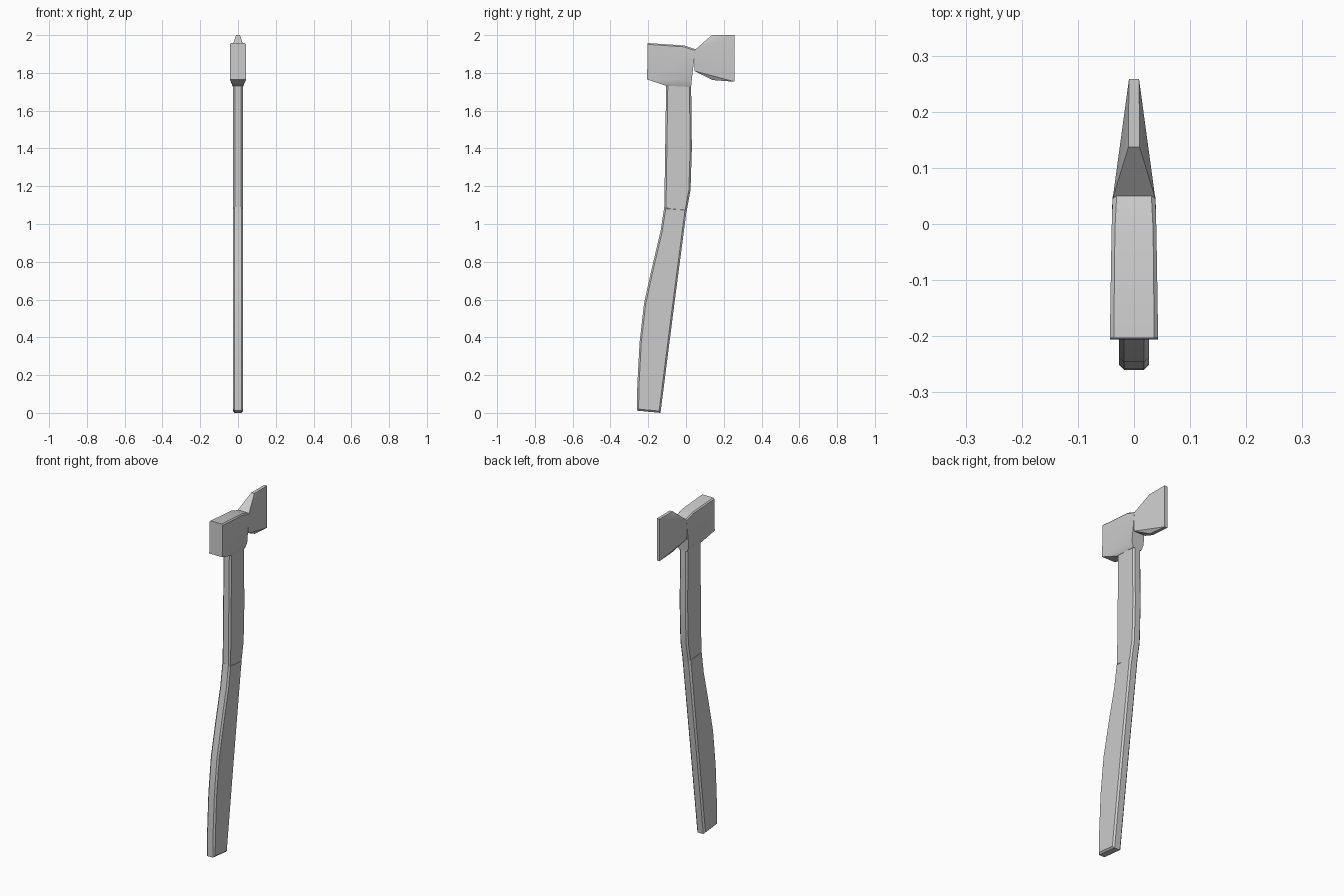
import bpy, bmesh, math

if "Cube" in bpy.data.objects:
    bpy.data.objects.remove(bpy.data.objects["Cube"])


def finish(name, bm, bevel_edges=None, width=0.01, segments=1):
    bmesh.ops.recalc_face_normals(bm, faces=bm.faces)
    if bevel_edges:
        bmesh.ops.bevel(bm, geom=bevel_edges, offset=width, segments=segments,
                        profile=0.5, affect='EDGES')
    mesh = bpy.data.meshes.new(name)
    bm.to_mesh(mesh)
    bm.free()
    ob = bpy.data.objects.new(name, mesh)
    bpy.context.collection.objects.link(ob)
    bpy.context.view_layer.objects.active = ob
    ob.select_set(True)
    bpy.ops.object.shade_smooth_by_angle(angle=math.radians(32))
    ob.select_set(False)
    return ob


def slab(outline):
    """Side outline of (y, z, half width) closed into a solid mirrored about x = 0."""
    bm = bmesh.new()
    left = [bm.verts.new((-w, y, z)) for y, z, w in outline]
    right = [bm.verts.new((w, y, z)) for y, z, w in outline]
    rims = []
    n = len(outline)
    for i in range(n):
        j = (i + 1) % n
        rims.append(bm.faces.new((left[i], left[j], right[j], right[i])))
    return bm, left, right, rims


def handle(name, profile, half_width):
    bm, left, right, _ = slab([(y, z, half_width) for y, z in profile])
    bm.faces.new(left)
    bm.faces.new(right[::-1])
    long_edges = [e for e in bm.edges if e.verts[0].co.x * e.verts[1].co.x > 0]
    finish(name, bm, long_edges, 0.009)


# Lower handle: curved grip, straight on the blade side
handle("lower_handle", [
    (-0.135, 0.0), (-0.065, 0.55), (0.003, 1.07), (-0.005, 1.083), (-0.115, 1.09),
    (-0.135, 0.96), (-0.18, 0.77), (-0.222, 0.58), (-0.246, 0.37),
    (-0.258, 0.14), (-0.26, 0.012)], 0.027)

# Upper handle: straight shaft running into the head
handle("upper_handle", [
    (0.0, 1.05), (0.024, 1.18), (0.031, 1.40), (0.027, 1.745),
    (-0.105, 1.745), (-0.115, 1.08)], 0.026)

# Head block: tapered underside meets the shaft collar
bm, left, right, rims = slab([
    (-0.206, 1.765, 0.043), (0.03, 1.76, 0.039), (0.05, 1.925, 0.038),
    (-0.01, 1.945, 0.041), (-0.203, 1.958, 0.043)])
bm.faces.new(left)
bm.faces.new(right[::-1])
top_edges = [e for e in bm.edges
             if e.verts[0].co.x * e.verts[1].co.x > 0
             and all(v.co.z > 1.9 and v.co.y < 0.06 for v in e.verts)]
under = bmesh.ops.extrude_discrete_faces(bm, faces=[rims[0]])["faces"][0]
bmesh.ops.delete(bm, geom=[under], context='FACES')
collar = [bm.verts.new(c) for c in (
    (-0.027, -0.107, 1.732), (-0.027, 0.027, 1.725),
    (0.027, 0.027, 1.725), (0.027, -0.107, 1.732))]
rim = [left[0], left[1], right[1], right[0]]
# Replace the flat underside with the taper
for f in [f for f in bm.faces if len(f.verts) == 4 and set(f.verts) == set(rim)]:
    bm.faces.remove(f)
for i in range(4):
    j = (i + 1) % 4
    bm.faces.new((rim[i], rim[j], collar[j], collar[i]))
bm.faces.new(collar)
bmesh.ops.remove_doubles(bm, verts=bm.verts, dist=0.0001)
top_edges = [e for e in top_edges if e.is_valid]
finish("head_block", bm, top_edges, 0.007)

# Blade: wedge from the head to a thin edge, flared above and below
bm, left, right, _ = slab([
    (0.045, 1.81, 0.038), (0.14, 1.762, 0.010), (0.258, 1.753, 0.009),
    (0.258, 2.0, 0.009), (0.137, 2.0, 0.010), (0.045, 1.92, 0.038)])
for s in (left, right):
    bm.faces.new((s[0], s[2], s[3], s[5]))
    bm.faces.new((s[0], s[1], s[2]))
    bm.faces.new((s[3], s[4], s[5]))
finish("blade", bm)
